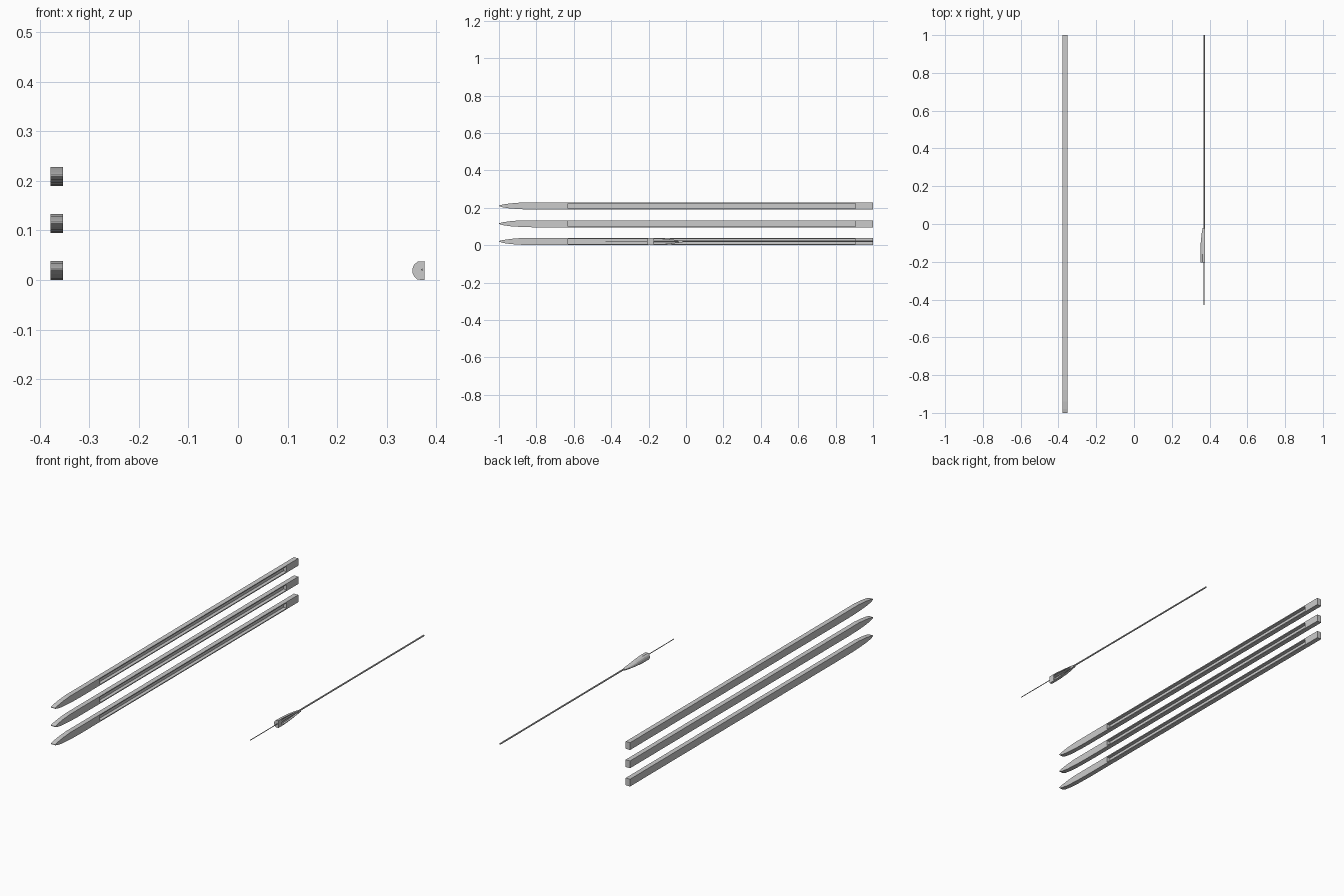
import bpy, bmesh
from math import pi

if "Cube" in bpy.data.objects:
    bpy.data.objects.remove(bpy.data.objects["Cube"])


def loft(name, rings):
    """Closed solid skinned through rings of equal point count."""
    bm = bmesh.new()
    vs = [[bm.verts.new(p) for p in r] for r in rings]
    n = len(vs[0])
    for a, b in zip(vs, vs[1:]):
        for i in range(n):
            bm.faces.new((a[i], a[(i + 1) % n], b[(i + 1) % n], b[i]))
    bm.faces.new(vs[0][::-1])
    bm.faces.new(vs[-1])
    bmesh.ops.recalc_face_normals(bm, faces=bm.faces)
    me = bpy.data.meshes.new(name)
    bm.to_mesh(me)
    bm.free()
    ob = bpy.data.objects.new(name, me)
    bpy.context.collection.objects.link(ob)
    return ob


def cut(ob, cutter):
    """Carve the cutter out of the object, then discard it."""
    m = ob.modifiers.new("groove", 'BOOLEAN')
    m.operation = 'DIFFERENCE'
    m.solver = 'EXACT'
    m.object = cutter
    bpy.context.view_layer.objects.active = ob
    bpy.ops.object.modifier_apply(modifier=m.name)
    bpy.data.objects.remove(cutter)


def box_rings(x0, x1, sections):
    return [[(x0, y, a), (x1, y, a), (x1, y, b), (x0, y, b)] for y, a, b in sections]


def rod(name, y0, y1, r, x, z):
    bpy.ops.mesh.primitive_cylinder_add(vertices=8, radius=r, depth=y1 - y0,
                                        location=(x, (y0 + y1) / 2, z), rotation=(pi / 2, 0, 0))
    bpy.context.object.name = name


# Long rails: pointed side profile, open groove along the +x side
profile = [(-1, 0.019), (-0.98, 0.012), (-0.94, 0.006), (-0.88, 0.002), (-0.8, 0), (1, 0),
           (1, 0.038), (-0.88, 0.038), (-0.94, 0.033), (-0.98, 0.027), (-1, 0.022)]
rail = loft("rail_1", [[(x, y, z) for y, z in profile] for x in (-0.378, -0.353)])
cut(rail, loft("rail_cutter", box_rings(-0.371, -0.34, [(-0.63, 0.005, 0.033), (0.905, 0.005, 0.033)])))
for i in (1, 2):
    copy = rail.copy()
    copy.name = f"rail_{i + 1}"
    copy.location.z = 0.095 * i
    bpy.context.collection.objects.link(copy)

# Tapered grip: rounded on -x, flat and hollowed on +x
half = [(0.376, 0.019), (0.362, 0.018), (0.355, 0.012), (0.352, 0.005)]
section = half + [(x, -z) for x, z in half[::-1]]
taper = [(-0.205, 1, 1), (-0.16, 1, 1), (-0.10, 0.75, 0.95), (-0.05, 0.42, 0.75), (-0.02, 0.25, 0.5)]
grip = loft("grip", [[(0.376 - (0.376 - x) * sx, y, 0.019 + z * sz) for x, z in section]
                     for y, sz, sx in taper])
cut(grip, loft("grip_cutter", box_rings(0.367, 0.39, [(-0.175, 0.005, 0.033), (-0.15, 0.005, 0.033),
                                                      (-0.10, 0.008, 0.030), (-0.04, 0.014, 0.024)])))

# Long shaft behind the grip and thin wire ahead of it
rod("shaft", -0.18, 1.0, 0.004, 0.371, 0.021)
rod("front_wire", -0.43, -0.18, 0.002, 0.371, 0.021)
